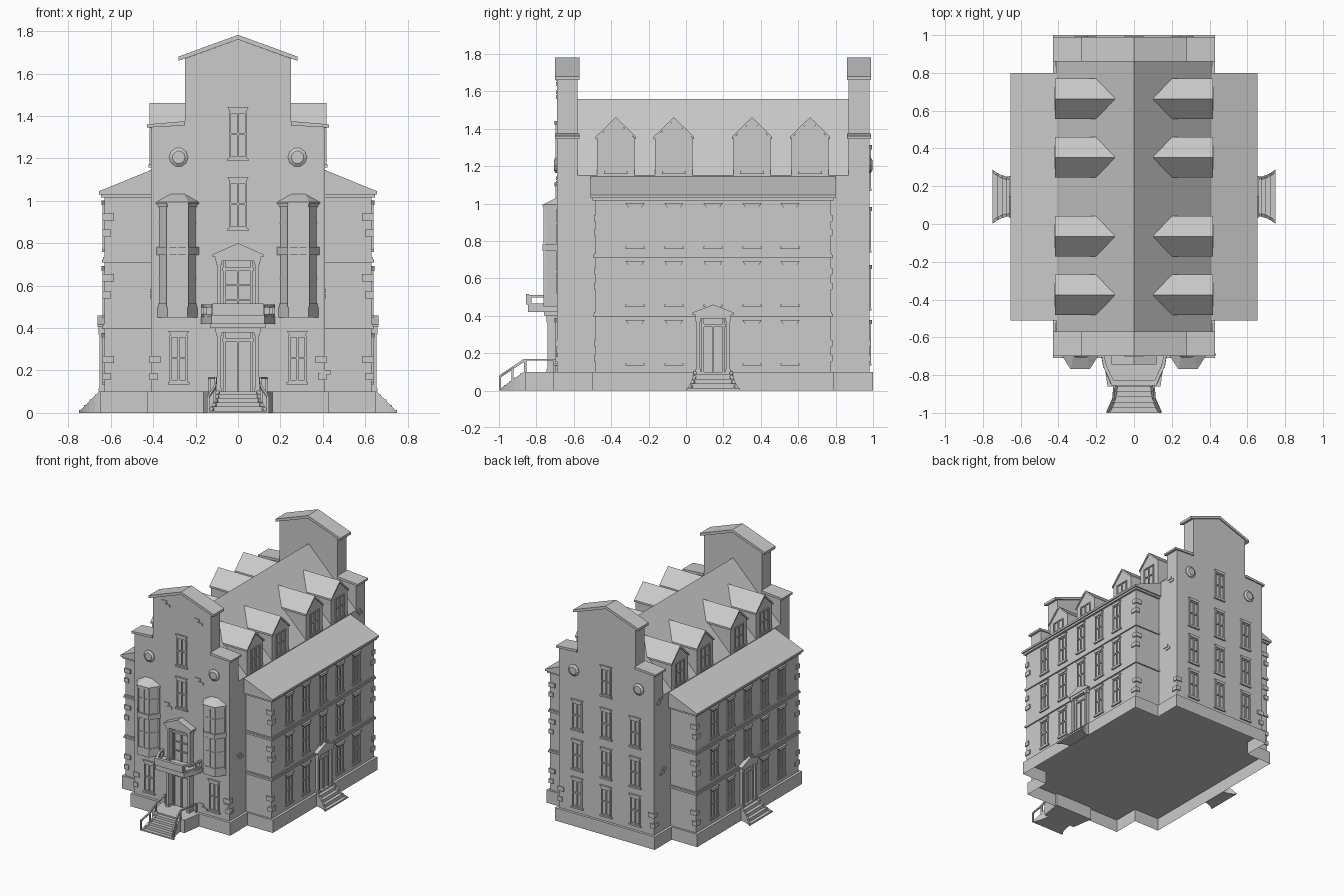
import bpy, bmesh
from math import radians, cos, sin, pi
from mathutils import Matrix, Vector

if "Cube" in bpy.data.objects:
    bpy.data.objects.remove(bpy.data.objects["Cube"])

FRONT_Y, BACK_Y, MAIN_X, WING_X = -0.69, 0.98, 0.41, 0.63


class Part:
    """Collects simple solids in one mesh; local frame is u, -outward, z."""
    def __init__(self, name, frame=None, mirror=False):
        self.name, self.mirror = name, mirror
        self.bm, self.m = bmesh.new(), frame or Matrix()

    def prism(self, pts, vec):
        vs = [self.bm.verts.new(self.m @ Vector(p)) for p in pts]
        f = self.bm.faces.new(vs)
        r = bmesh.ops.extrude_face_region(self.bm, geom=[f], use_keep_orig=True)
        nv = [g for g in r['geom'] if isinstance(g, bmesh.types.BMVert)]
        bmesh.ops.translate(self.bm, vec=self.m.to_3x3() @ Vector(vec), verts=nv)

    def flat(self, pts, z0, z1):
        self.prism([(x, y, z0) for x, y in pts], (0, 0, z1 - z0))

    def box(self, x0, x1, y0, y1, z0, z1):
        self.flat([(x0, y0), (x1, y0), (x1, y1), (x0, y1)], z0, z1)

    def hull(self, pts):
        vs = [self.bm.verts.new(self.m @ Vector(p)) for p in pts]
        r = bmesh.ops.convex_hull(self.bm, input=vs)
        bmesh.ops.delete(self.bm, geom=[v for v in r['geom_interior'] if isinstance(v, bmesh.types.BMVert)], context='VERTS')

    def beam(self, a, b, w, h):
        self.hull([(p[0] + i * w, p[1] + j * w, p[2] + k * h) for p in (a, b)
                   for i in (-1, 1) for j in (-1, 1) for k in (-1, 1)])

    def done(self):
        bmesh.ops.recalc_face_normals(self.bm, faces=self.bm.faces)
        me = bpy.data.meshes.new(self.name)
        self.bm.to_mesh(me)
        self.bm.free()
        ob = bpy.data.objects.new(self.name, me)
        bpy.context.collection.objects.link(ob)
        if self.mirror:
            mod = ob.modifiers.new("mirror", 'MIRROR')
            mod.use_mirror_merge = False
        return ob


def frame(x, y, deg):
    return Matrix.Translation((x, y, 0)) @ Matrix.Rotation(radians(deg), 4, 'Z')


FRONT, BACK = frame(0, FRONT_Y, 0), frame(0, BACK_Y, 180)
SIDE, DORMER = frame(WING_X, 0, 90), frame(MAIN_X, 0, 90)

# plinth: cross-shaped shell, open below
p = Part("plinth")
right = [(.43, -.71), (.43, -.50), (.65, -.50), (.65, .79), (.43, .79), (.43, 1.0)]
p.flat(right + [(-x, y) for x, y in reversed(right)], 0, .1)
bottom = [f for f in p.bm.faces if all(v.co.z < .001 for v in f.verts)]
bmesh.ops.recalc_face_normals(p.bm, faces=p.bm.faces)
bmesh.ops.delete(p.bm, geom=bottom, context='FACES_ONLY')
p.done()

# main block and its roof
p = Part("main_block")
p.prism([(-MAIN_X, -.60, .1), (MAIN_X, -.60, .1), (MAIN_X, -.60, 1.15), (0, -.60, 1.56), (-MAIN_X, -.60, 1.15)], (0, 1.49, 0))
p.done()

# stepped gable walls with caps
for name, y0, y1 in (("front_gable", FRONT_Y, -.58), ("back_gable", .87, BACK_Y)):
    d = y1 - y0
    p = Part(name)
    p.prism([(-.41, y0, .1), (.41, y0, .1), (.41, y0, 1.35), (.25, y0, 1.36), (.25, y0, 1.67), (0, y0, 1.76),
             (-.25, y0, 1.67), (-.25, y0, 1.36), (-.41, y0, 1.35)], (0, d, 0))
    p.done()
    p = Part(name + "_caps")
    a, b = y0 - .01, d + .02
    p.prism([(-.28, a, 1.66), (0, a, 1.76), (.28, a, 1.66), (.28, a, 1.68), (0, a, 1.782), (-.28, a, 1.68)], (0, b, 0))
    for s in (-1, 1):
        p.prism([(s * .25, a, 1.355), (s * .43, a, 1.345), (s * .43, a, 1.36), (s * .25, a, 1.375)], (0, b, 0))
    p.done()

# wings with string courses and shed roofs
p = Part("wing", mirror=True)
p.box(.41, WING_X, -.485, .775, .1, 1.03)
p.done()
p = Part("wing_bands", mirror=True)
for z in (.395, .71):
    p.box(.41, .64, -.495, .785, z, z + .014)
    p.box(.41, .636, -.491, .781, z + .014, z + .024)
p.box(.41, .645, -.50, .79, 1.015, 1.03)
p.done()
p = Part("wing_roof", mirror=True)
p.prism([(.41, -.51, 1.03), (.655, -.51, 1.03), (.655, -.51, 1.045), (.41, -.51, 1.145)], (0, 1.31, 0))
p.done()

# dormers
p = Part("dormers", mirror=True)
for y in (-.375, -.065, .353, .663):
    p.prism([(.41, y - .1, 1.15), (.41, y + .1, 1.15), (.41, y + .1, 1.35), (.41, y, 1.445), (.41, y - .1, 1.35)], (-.29, 0, 0))
    p.prism([(.417, y - .108, 1.343), (.417, y, 1.445), (.417, y + .108, 1.343), (.417, y + .108, 1.357),
             (.417, y, 1.462), (.417, y - .108, 1.357)], (-.315, 0, 0))
p.done()


def window(p, u, z0, z1, w=.085, lintel=True):
    h, t, o = w / 2, .009, -.008
    for x0, x1 in ((u - h, u - h + t), (u + h - t, u + h), (u - t / 2, u + t / 2)):
        p.box(x0, x1, o, .005, z0, z1)
    for z in (z0, (z0 + z1) / 2, z1 - t):
        p.box(u - h, u + h, o, .005, z, z + t)
    p.box(u - h - .008, u + h + .008, -.012, .005, z0 - .012, z0)
    if lintel:
        p.prism([(u - h + .006, -.014, z1), (u + h - .006, -.014, z1), (u + h + .008, -.014, z1 + .022),
                 (u - h - .008, -.014, z1 + .022)], (0, .019, 0))


# windows on every wall
p = Part("wing_windows", SIDE, True)
for u in (-.273, -.065, .145, .353, .556):
    for z in (.145, .46, .77):
        if not (z < .2 and u == .145):
            window(p, u, z, z + .21)
p.done()
p = Part("dormer_windows", DORMER, True)
for y in (-.375, -.065, .353, .663):
    window(p, y, 1.17, 1.34, .11, False)
p.done()
p = Part("back_windows", BACK)
for u in (-.25, 0, .25):
    for z in (.145, .44, .75) + ((1.08,) if u == 0 else ()):
        window(p, u, z, z + .21)
p.done()
p = Part("front_windows", FRONT)
for u, z in ((-.28, .145), (.28, .145), (0, .87), (0, 1.2)):
    window(p, u, z, z + .22)
p.done()

# round medallions
for name, fr in (("front_medallions", FRONT), ("back_medallions", BACK)):
    p = Part(name, fr)
    for u in (-.28, .28):
        ring = lambda r, y: [(u + r * cos(i * pi / 5), y, 1.205 + r * sin(i * pi / 5)) for i in range(10)]
        p.hull(ring(.045, .004) + ring(.045, -.006) + ring(.03, -.016))
    p.done()

# corner quoins
p = Part("quoins", mirror=True)
for i, z in enumerate((.155, .235, .54, .62, .83, .905)):
    a, b = (.045, .03) if i % 2 else (.03, .045)
    p.box(WING_X - a, WING_X + .008, -.493, -.485 + b, z, z + .034)
    p.box(WING_X - a, WING_X + .008, .775 - b, .783, z, z + .034)
    if z < .3:
        p.box(MAIN_X - a, MAIN_X + .008, FRONT_Y - .008, FRONT_Y + b, z, z + .034)
        p.box(MAIN_X - a, MAIN_X + .008, BACK_Y - b, BACK_Y + .008, z, z + .034)
p.done()

# patches of raised brick
for name, fr, mir, spots in (
        ("front_bricks", FRONT, False, ((-.15, 1.63), (.13, 1.56), (.14, 1.1), (-.13, .84), (.17, .13), (.39, .18))),
        ("side_bricks", DORMER, True, ((-.57, .54), (.86, .54), (.90, 1.1)))):
    p = Part(name, fr, mir)
    for u, z in spots:
        for du, dz in ((-.025, .025), (.0, 0)):
            p.box(u + du, u + du + .045, -.006, .004, z + dz, z + dz + .02)
    p.done()

# three-sided bay windows
FR2 = frame(.285, FRONT_Y, 0)
p = Part("bay_windows", FR2, True)
trap = lambda g: [(-.088 - g, .01), (-.088 - g, 0), (-.045 - g * .5, -.065 - g), (.045 + g * .5, -.065 - g), (.088 + g, 0), (.088 + g, .01)]
p.flat(trap(0), .45, .99)
for g, z0, z1 in ((.006, .45, .515), (.012, .745, .782), (.007, .97, .985), (.013, .985, .995)):
    p.flat(trap(g), z0, z1)
p.hull([(x, y, .995) for x, y in trap(.01)] + [(-.03, .005, 1.035), (.03, .005, 1.035)])
for x, y in trap(0)[1:5]:
    p.box(x - .006, x + .006, y - .006, y + .006, .5, .98)
for z in (.63, .89):
    p.flat(trap(.004), z, z + .008)
p.box(-.005, .005, -.071, 0, .51, .98)
p.done()


def doorway(p, w, z0, z1, peak, out):
    """Panelled door, two columns, entablature and pediment."""
    for s in (-1, 1):
        x = s * (w - .015)
        p.box(x - .009, x + .009, -out, .005, z0, z1)
        p.box(x - .014, x + .014, -out - .005, .005, z0, z0 + .015)
        p.box(x - .014, x + .014, -out - .005, .005, z1 - .015, z1)
        p.box(s * (w - .04) - .006, s * (w - .04) + .006, -.012, .005, z0, z1)
    p.box(-.004, .004, -.01, .005, z0, z1 - .03)
    p.box(-w + .03, w - .03, -.012, .005, z1 - .045, z1 - .03)
    p.box(-w, w, -out - .006, .005, z1, z1 + .02)
    if peak:
        y = -out - .01
        p.prism([(-w - .015, y, z1 + .02), (w + .015, y, z1 + .02), (w + .015, y, z1 + .032), (0, y, peak),
                 (-w - .015, y, z1 + .032)], (0, out + .015, 0))


def stairs(p, y0, depth, n):
    """Flared flight descending outward from y0, with curved side stringers."""
    half = lambda t: .10 + .04 * t * t
    for i in range(n):
        t0, t1 = i / n, (i + 1) / n
        z = .1 * (1 - (i + .5) / n)
        ya, yb = y0 - depth * t0, y0 - depth * t1
        p.flat([(-half(t0), ya), (half(t0), ya), (half(t1), yb), (-half(t1), yb)], 0, z)
        for s in (-1, 1):
            p.hull([(s * (half(t) + e), y0 - depth * t, zz) for t in (t0, t1) for e in (-.012, .004)
                    for zz in (0, .105 - .1 * t)])
    return half


# side entrances
SD = frame(WING_X, .145, 90)
p = Part("side_doorway", SD, True)
doorway(p, .095, .1, .385, .46, .022)
p.done()
p = Part("side_stairs", SD, True)
stairs(p, -.02, .1, 4)
p.done()

# front entrance, landing and stairs
p = Part("front_doorway", FRONT)
doorway(p, .105, .1, .38, None, .05)
p.box(-.13, .13, -.07, .005, .40, .42)
p.done()
p = Part("front_stairs", FRONT)
p.flat([(-.165, 0), (-.14, -.17), (.14, -.17), (.165, 0)], 0, .1)
half = stairs(p, -.17, .14, 5)
p.done()
p = Part("stair_railing", FRONT, True)
path = [(.135, -.015, .165), (.105, -.17, .165)] + [(half(t), -.17 - .135 * t, .165 - .09 * t) for t in (.5, 1)]
for a, b in zip(path, path[1:]):
    p.beam(a, b, .005, .005)
for x, y, z in path:
    p.box(x - .006, x + .006, y - .006, y + .006, max(z - .075, 0), z)
p.done()

# balcony with upper doorway
edge = lambda g: [(-.175 + g, 0), (-.165 + g, -.06), (-.125 + g, -.155 + g), (.125 - g, -.155 + g), (.165 - g, -.06), (.175 - g, 0)]
p = Part("balcony", FRONT)
p.flat(edge(0), .42, .455)
e = edge(.01)
for a, b in zip(e, e[1:]):
    p.beam((*a, .505), (*b, .505), .007, .007)
    p.beam((*a, .46), (*b, .46), .006, .006)
for x, y in e:
    p.box(x - .009, x + .009, y - .009, y + .009, .45, .512)
p.box(-.12, .12, -.166, -.15, .46, .515)
p.done()
p = Part("balcony_doorway", FRONT)
doorway(p, .105, .455, .715, .80, .045)
for z in (.53, .60):
    p.box(-.065, .065, -.01, .005, z, z + .008)
p.done()
